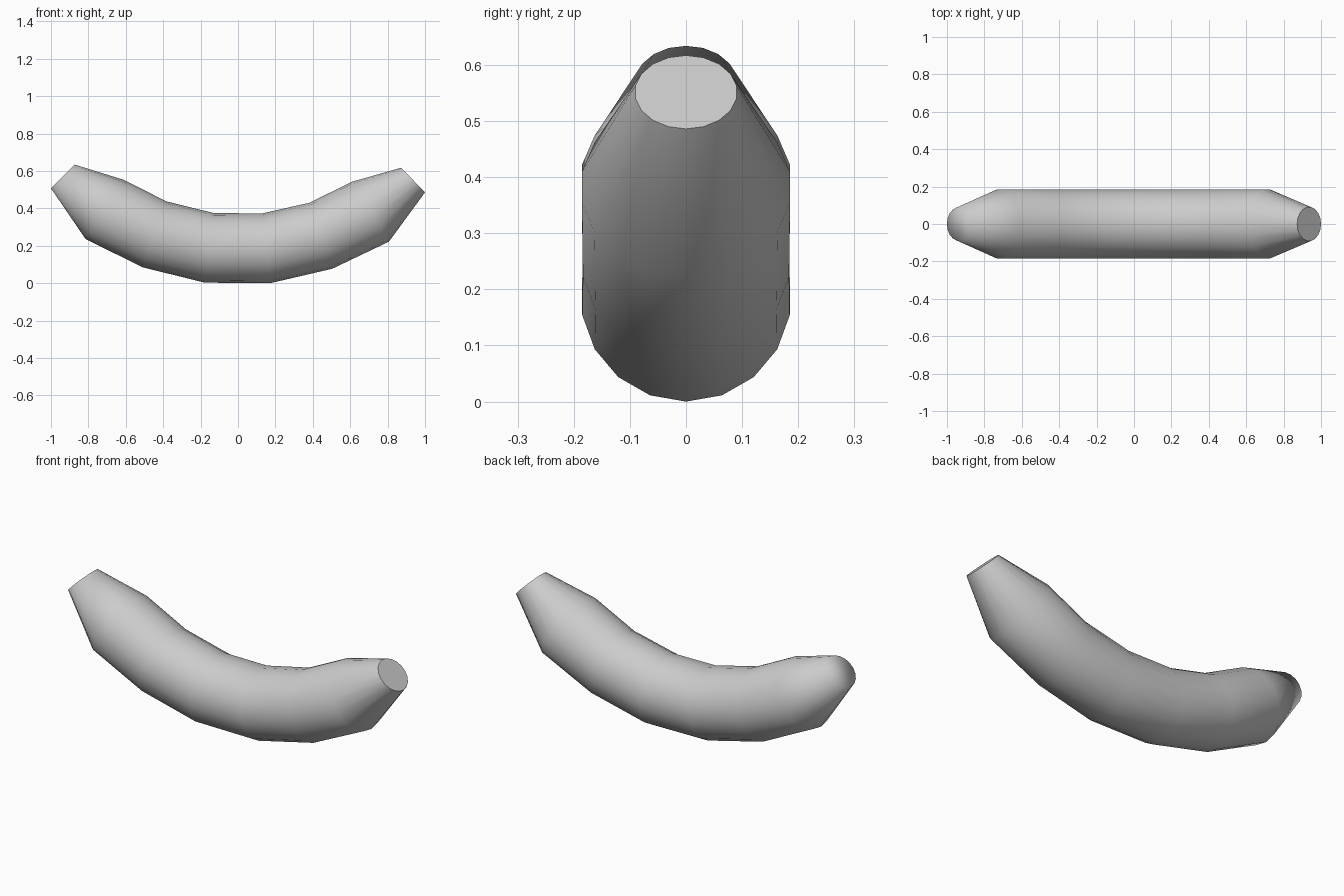
import bpy, bmesh, math
from mathutils import Vector

cube = bpy.data.objects.get("Cube")
if cube:
    bpy.data.objects.remove(cube, do_unlink=True)

SIDES = 18

grey = bpy.data.materials.new("light_grey")
grey.use_nodes = True
grey.diffuse_color = (0.6, 0.6, 0.6, 1)
grey.node_tree.nodes["Principled BSDF"].inputs["Base Color"].default_value = (0.6, 0.6, 0.6, 1)

# Underside and upper side of each cross-section, as (x, z)
sections = [
    ((-1.0, 0.507), (-0.873, 0.634)),
    ((-0.815, 0.236), (-0.612, 0.553)),
    ((-0.51, 0.085), (-0.382, 0.437)),
    ((-0.178, 0.003), (-0.13, 0.375)),
    ((0.172, 0.0), (0.128, 0.373)),
    ((0.503, 0.077), (0.382, 0.43)),
    ((0.807, 0.222), (0.609, 0.542)),
    ((1.0, 0.486), (0.872, 0.617)),
]


def add_ring(bm, low, high):
    """Circle standing across the curved body, starting at the underside."""
    low, high = Vector((low[0], 0, low[1])), Vector((high[0], 0, high[1]))
    centre, down = (low + high) / 2, (low - high) / 2
    side = Vector((0, down.length, 0))
    angles = [math.tau * i / SIDES for i in range(SIDES)]
    return [bm.verts.new(centre + down * math.cos(a) + side * math.sin(a)) for a in angles]


# Curved body with tapered ends
bm = bmesh.new()
rings = [add_ring(bm, low, high) for low, high in sections]
for a, b in zip(rings, rings[1:]):
    for i in range(SIDES):
        j = (i + 1) % SIDES
        bm.faces.new((a[i], a[j], b[j], b[i]))

# End caps: the one at -x blends into the body, the one at +x is crisp
bm.faces.new(rings[0])
flat_cap = bm.faces.new(rings[-1])
bmesh.ops.recalc_face_normals(bm, faces=bm.faces)
for face in bm.faces:
    face.smooth = True
flat_cap.smooth = False
for edge in flat_cap.edges:
    edge.smooth = False

mesh = bpy.data.meshes.new("curved_body")
bm.to_mesh(mesh)
bm.free()
mesh.materials.append(grey)
body = bpy.data.objects.new("curved_body", mesh)
bpy.context.collection.objects.link(body)
